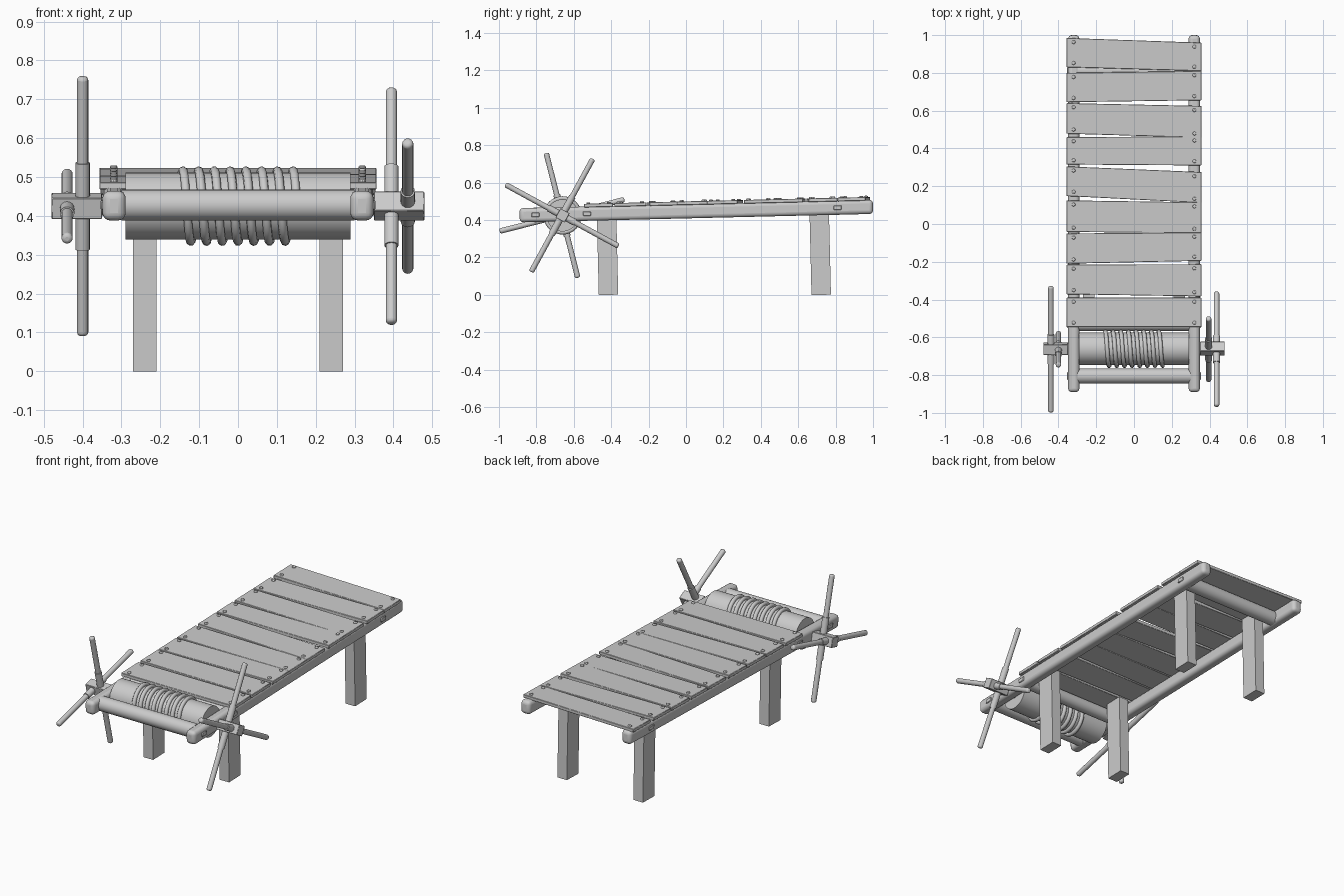
import bpy, bmesh
from math import sin, cos, pi, radians, atan
from mathutils import Vector, Matrix

if "Cube" in bpy.data.objects:
    bpy.data.objects.remove(bpy.data.objects["Cube"])

SLOPE = 0.024
TILT = atan(SLOPE)


def deck(y):
    return 0.447 + SLOPE * y


def finish(name, bm, bevel=0, segs=2):
    bmesh.ops.recalc_face_normals(bm, faces=bm.faces)
    me = bpy.data.meshes.new(name)
    bm.to_mesh(me)
    bm.free()
    ob = bpy.data.objects.new(name, me)
    bpy.context.collection.objects.link(ob)
    if bevel:
        m = ob.modifiers.new("bevel", 'BEVEL')
        m.width, m.segments, m.angle_limit = bevel, segs, radians(50)
    bpy.ops.object.select_all(action='DESELECT')
    bpy.context.view_layer.objects.active = ob
    ob.select_set(True)
    bpy.ops.object.shade_smooth_by_angle(angle=radians(35))
    return ob


def box(name, centre, size, rot_x=0, bevel=0, segs=2):
    bm = bmesh.new()
    mat = (Matrix.Translation(centre) @ Matrix.Rotation(rot_x, 4, 'X')
           @ Matrix.Diagonal((*size, 1)))
    bmesh.ops.create_cube(bm, size=1, matrix=mat)
    return finish(name, bm, bevel, segs)


def rod(name, a, b, r, sides=16, bevel=0, segs=3):
    a, b = Vector(a), Vector(b)
    q = (b - a).to_track_quat('Z', 'Y').to_matrix().to_4x4()
    bm = bmesh.new()
    bmesh.ops.create_cone(bm, cap_ends=True, segments=sides, radius1=r, radius2=r,
                          depth=(b - a).length,
                          matrix=Matrix.Translation((a + b) / 2) @ q)
    return finish(name, bm, bevel, segs)


# side rails and legs
for s, side in ((-1, "left"), (1, "right")):
    box(side + "_rail", (s * 0.319, 0.055, deck(0.055)), (0.06, 1.89, 0.076), TILT, 0.02, 4)
    for y, end in ((-0.42, "front"), (0.717, "back")):
        top = deck(y) + 0.03
        box(f"{side}_{end}_leg", (s * 0.24, y, top / 2), (0.06, 0.104, top), TILT)

# round crossbars with square tenons through the rails
for y, r, end in ((-0.805, 0.04, "front"), (-0.53, 0.036, "middle"), (0.81, 0.04, "back")):
    z = deck(y)
    rod(end + "_crossbar", (-0.3, y, z), (0.3, y, z), r, 24)
    box(end + "_tenon", (0, y, z), (0.708, 0.042, 0.024), TILT, 0.003, 1)

# uneven deck planks: left bottom, left top, right bottom, right top edges in y
planks = [(-.545, -.39, -.545, -.39), (-.36, -.215, -.375, -.213),
          (-.21, -.05, -.195, -.045), (-.03, .125, -.04, .115),
          (.16, .305, .12, .275), (.315, .46, .31, .464),
          (.49, .64, .465, .625), (.645, .80, .655, .81),
          (.83, .985, .81, .96)]
# continue the slightly short planks so that only narrow gaps remain
for i, (lb, lt, rb, rt) in enumerate(planks):
    if i in (1, 3, 4, 6):
        lb, rb = lb - 0.012, rb - 0.008
    bm = bmesh.new()
    x = 0.357
    low, high = [], []
    for px, py in ((-x, lb), (x, rb), (x, rt), (-x, lt)):
        low.append(bm.verts.new((px, py, deck(py) + 0.034)))
        high.append(bm.verts.new((px, py, deck(py) + 0.053)))
    bm.faces.new(low[::-1])
    bm.faces.new(high)
    for k in range(4):
        j = (k + 1) % 4
        bm.faces.new((low[k], low[j], high[j], high[k]))
    finish(f"plank_{i + 1}", bm, 0.002, 1)
    # nail heads
    for s, b, t in ((-1, lb, lt), (1, rb, rt)):
        for y in (b + 0.022, t - 0.022):
            z = deck(y)
            rod("nail", (s * 0.32, y, z + 0.04), (s * 0.32, y, z + 0.06), 0.010, 10, 0.004, 2)

# winding drum
CY, CZ = -0.66, 0.425
rod("winding_drum", (-0.29, CY, CZ), (0.29, CY, CZ), 0.086, 40)
rod("drum_axle", (-0.36, CY, CZ), (0.36, CY, CZ), 0.024, 16)

# rope coil around the drum
turns, per = 7.5, 32
n = int(turns * per)
cu = bpy.data.curves.new("rope_coil", 'CURVE')
cu.dimensions = '3D'
cu.bevel_depth, cu.bevel_resolution, cu.use_fill_caps = 0.0115, 2, True
sp = cu.splines.new('POLY')
sp.points.add(n)
for k in range(n + 1):
    a = 2 * pi * k / per
    sp.points[k].co = (-0.152 + 0.304 * k / n, CY + 0.091 * cos(a), CZ + 0.091 * sin(a), 1)
    # wind over the top towards the front
    sp.use_smooth = True
rope = bpy.data.objects.new("rope_coil", cu)
bpy.context.collection.objects.link(rope)

# turning handles: square hub and two crossed bars at each end
for s, side, angle in ((-1, "left", 104.2), (1, "right", 61.4)):
    ang = radians(angle)
    box(side + "_hub", (s * 0.415, CY, CZ), (0.13, 0.056, 0.056), ang, 0.002, 1)
    inner, outer = (0.40, 0.44) if s < 0 else (0.395, 0.437)
    for x, a, label in ((inner, ang, "inner"), (outer, ang + pi / 2, "outer")):
        c = Vector((s * x, CY - 0.003, CZ))
        d = Vector((0, cos(a), sin(a)))
        rod(f"{side}_{label}_bar", c - d * 0.344, c + d * 0.344, 0.0145, 16, 0.009)
        sleeve = 0.115 if label == "inner" else 0.08
        rod(f"{side}_{label}_sleeve", c - d * sleeve, c + d * sleeve, 0.0185, 16)
